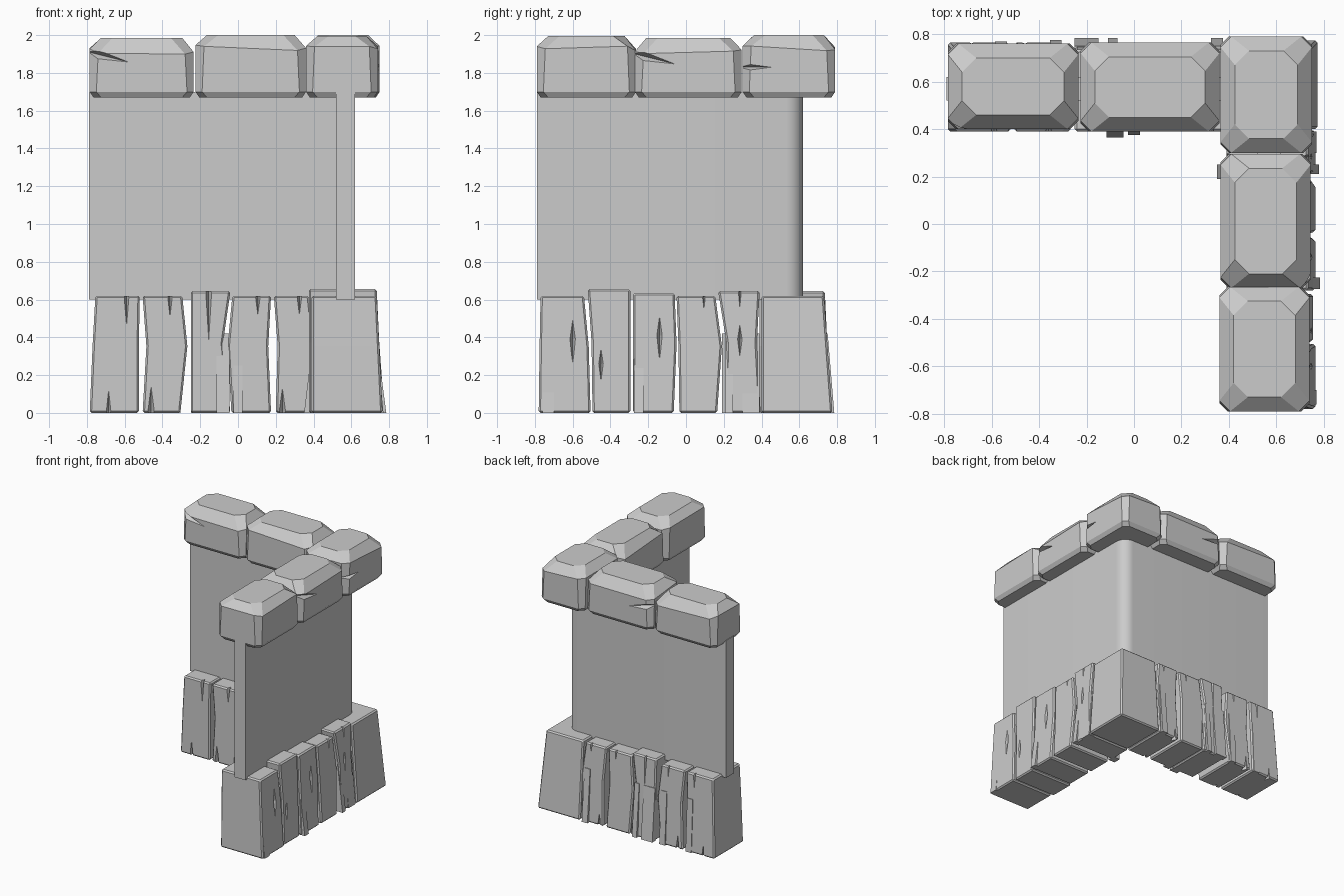
import bpy, bmesh, math, random
from mathutils import Vector

random.seed(4)
if "Cube" in bpy.data.objects:
    bpy.data.objects.remove(bpy.data.objects["Cube"])

grey = bpy.data.materials.new("plain grey")
grey.use_nodes = True
GREY = (0.6, 0.6, 0.6, 1)
grey.diffuse_color = GREY
grey.node_tree.nodes["Principled BSDF"].inputs["Base Color"].default_value = GREY


# Coordinates are (along the arm, across the arm, up); the side arm swaps x and y.
def place(p, side):
    return Vector((p[1], p[0], p[2])) if side else Vector(p)


def make(name, bm):
    bmesh.ops.recalc_face_normals(bm, faces=bm.faces)
    mesh = bpy.data.meshes.new(name)
    bm.to_mesh(mesh)
    bm.free()
    mesh.materials.append(grey)
    ob = bpy.data.objects.new(name, mesh)
    bpy.context.scene.collection.objects.link(ob)
    return ob


def loft(name, rings, side=False):
    """Solid skinned through rings with equal point counts."""
    bm = bmesh.new()
    loops = [[bm.verts.new(place(p, side)) for p in ring] for ring in rings]
    for a, b in zip(loops, loops[1:]):
        for i in range(len(a)):
            j = (i + 1) % len(a)
            bm.faces.new((a[i], a[j], b[j], b[i]))
    bm.faces.new(loops[0])
    bm.faces.new(loops[-1])
    return make(name, bm)


def finish(ob, cracks=(), side=False, bevel=0):
    """Chip the edges, then cut slender diamond-shaped cracks."""
    if bevel:
        m = ob.modifiers.new("chipped edges", 'BEVEL')
        m.width, m.segments = bevel, 1
    cutter = None
    if cracks:
        bm = bmesh.new()
        for u, v, z, hu, hv, hz, slant in cracks:
            c = Vector((u, v, z))
            tips = [(hu, 0, slant * hu), (0, hv, 0), (-hu, 0, -slant * hu), (0, -hv, 0)]
            mid = [bm.verts.new(place(c + Vector(t), side)) for t in tips]
            for s in (-1, 1):
                tip = bm.verts.new(place(c + Vector((0, 0, s * hz)), side))
                for i in range(4):
                    bm.faces.new((mid[i], mid[(i + 1) % 4], tip))
        cutter = make("crack_cutter", bm)
        cutter.hide_render = True
        m = ob.modifiers.new("cracks", 'BOOLEAN')
        m.operation, m.solver, m.object = 'DIFFERENCE', 'EXACT', cutter
    bpy.context.view_layer.update()
    dg = bpy.context.evaluated_depsgraph_get()
    mesh = bpy.data.meshes.new_from_object(ob.evaluated_get(dg))
    ob.modifiers.clear()
    ob.data = mesh
    if cutter:
        bpy.data.objects.remove(cutter)


# Plaster wall: an L-shaped outline with a rounded outer corner
END, INNER, OUTER, RADIUS = -0.79, 0.52, 0.62, 0.09
arc = [(OUTER - RADIUS + RADIUS * math.cos(i * math.pi / 16),
        OUTER - RADIUS + RADIUS * math.sin(i * math.pi / 16)) for i in range(9)]
outline = [(INNER, END), (OUTER, END)] + arc + [(END, OUTER), (END, INNER), (INNER, INNER)]
wall = loft("plaster_wall", [[(x, y, z) for x, y in outline] for z in (0.6, 1.7)])
bpy.ops.object.select_all(action='DESELECT')
wall.select_set(True)
bpy.context.view_layer.objects.active = wall
bpy.ops.object.shade_smooth_by_angle(angle=math.radians(30))


# Capping stones: chamfered blocks with a broad bevel on top
def stone(name, u, v, top, cracks=(), side=False):
    rings = []
    for z, inset, corner in ((1.67, 0.02, 0.04), (1.70, 0, 0.035),
                             (top - 0.07, 0, 0.045), (top, 0.06, 0.06)):
        a, b, c, d = u[0] + inset, u[1] - inset, v[0] + inset, v[1] - inset
        k = corner
        ring = [(a + k, c, z), (b - k, c, z), (b, c + k, z), (b, d - k, z),
                (b - k, d, z), (a + k, d, z), (a, d - k, z), (a, c + k, z)]
        if z == top - 0.07:
            ring = [(x, y, z + random.uniform(-0.02, 0.02)) for x, y, z in ring]
        rings.append(ring)
    ob = loft(name, rings, side)
    finish(ob, cracks, side)


stone("back_end_stone", (-0.785, -0.235), (0.40, 0.76), 1.985,
      [(-0.79, 0.40, 1.91, 0.21, 0.05, 0.03, -0.25)])
stone("back_middle_stone", (-0.225, 0.36), (0.39, 0.765), 2.0,
      [(-0.22, 0.765, 1.87, 0.19, 0.05, 0.025, -0.2)])
stone("corner_stone", (0.365, 0.75), (0.30, 0.79), 2.0,
      [(0.75, 0.30, 1.83, 0.05, 0.15, 0.02, 0)])
stone("side_middle_stone", (-0.27, 0.295), (0.365, 0.745), 1.985,
      [(-0.27, 0.745, 1.90, 0.21, 0.05, 0.03, -0.25)], True)
stone("side_end_stone", (-0.79, -0.265), (0.36, 0.74), 1.995, (), True)


# Timber planks: three levels (foot, waist, top), each with left and right edges
def plank(name, spans, height, cracks=(), side=False, depth=(0.39, 0.765), lean=0.03):
    rings = []
    for (a, b), t in zip(spans, (0, 0.57, 1)):
        c, d = depth[0], depth[1] - lean * t
        rings.append([(a, c, height * t), (b, c, height * t),
                      (b, d, height * t), (a, d, height * t)])
    ob = loft(name, rings, side)
    finish(ob, cracks, side, 0.01)


def split(u, z, half_height, width=0.013):
    """The same crack on the inner and outer faces."""
    return [(u, v, z, width, 0.04, half_height, 0) for v in (0.39, 0.75)]


H = 0.62
plank("back_plank_1", [(-0.785, -0.525), (-0.77, -0.525), (-0.755, -0.52)], H,
      split(-0.59, H, 0.16) + split(-0.685, 0, 0.12))
plank("back_plank_2", [(-0.505, -0.305), (-0.485, -0.268), (-0.505, -0.295)], H,
      split(-0.36, H, 0.11) + split(-0.46, 0, 0.14, 0.018))
plank("back_plank_3", [(-0.25, -0.04), (-0.25, -0.08), (-0.25, -0.04)], 0.645,
      split(-0.155, 0.645, 0.26, 0.016))
plank("back_plank_4", [(-0.035, 0.175), (-0.055, 0.16), (-0.03, 0.175)], H,
      split(0.105, H, 0.1))
plank("back_plank_5", [(0.20, 0.39), (0.21, 0.405), (0.19, 0.375)], H,
      split(0.325, H, 0.1) + split(0.235, 0, 0.13, 0.018))

plank("side_plank_1", [(-0.78, -0.505), (-0.775, -0.515), (-0.77, -0.54)], H,
      split(-0.6, 0.39, 0.13, 0.016), True)
plank("side_plank_2", [(-0.495, -0.295), (-0.50, -0.295), (-0.52, -0.295)], 0.655,
      split(-0.45, 0.26, 0.09), True, (0.375, 0.755), 0.02)
plank("side_plank_3", [(-0.28, -0.065), (-0.28, -0.05), (-0.28, -0.06)], 0.635,
      split(-0.14, 0.41, 0.13, 0.016), True)
plank("side_plank_4", [(-0.035, 0.165), (-0.04, 0.19), (-0.05, 0.155)], H,
      split(0.095, H, 0.1), True)
plank("side_plank_5", [(0.21, 0.395), (0.215, 0.375), (0.17, 0.39)], 0.645,
      split(0.285, 0.39, 0.09) + split(0.285, 0.645, 0.12), True)

# Corner post leaning in towards the top
post = loft("corner_post", [[(0.40, 0.40, z), (e, 0.40, z), (e, e, z), (0.40, e, z)]
                            for z, e in ((0, 0.775), (H, 0.73))])
finish(post, bevel=0.01)

# Splinters flaring out at the plank feet: arm, position, width, face, foot reach
for side, u, w, face, reach in (
        (False, -0.56, 0.05, 0.74, 0.77), (False, -0.33, 0.05, 0.74, 0.775),
        (False, -0.20, 0.10, 0.74, 0.785), (False, -0.09, 0.04, 0.74, 0.785),
        (False, 0.35, 0.05, 0.74, 0.785), (False, -0.08, 0.07, 0.41, 0.365),
        (False, 0.0, 0.05, 0.41, 0.375), (True, -0.73, 0.06, 0.72, 0.77),
        (True, -0.25, 0.05, 0.72, 0.785), (True, 0.23, 0.04, 0.72, 0.78),
        (True, 0.345, 0.09, 0.72, 0.77), (True, 0.22, 0.06, 0.41, 0.35)):
    a, b = u - w / 2, u + w / 2
    tip = face + (0.01 if reach > face else -0.01)
    loft("foot_splinter", [
        [(a, face, 0), (b, face, 0), (b, reach, 0), (a, reach, 0)],
        [(a, face, 0.42), (b, face, 0.42), (b, tip, 0.42), (a, tip, 0.42)]], side)
